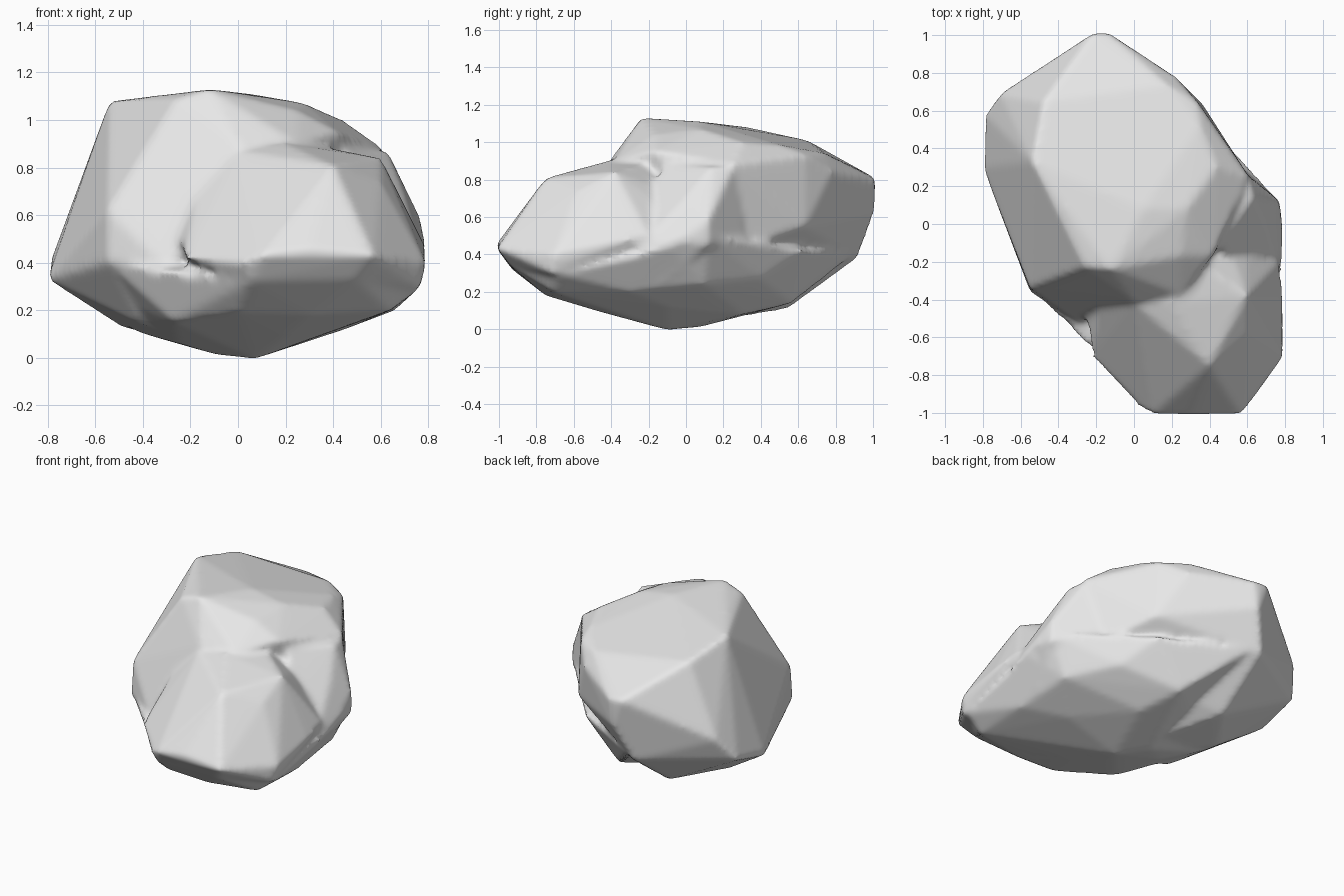
import bpy
import bmesh

cube = bpy.data.objects.get("Cube")
if cube:
    bpy.data.objects.remove(cube, do_unlink=True)

stone = bpy.data.materials.new("light grey stone")
stone.use_nodes = True
stone_colour = (0.8, 0.8, 0.8, 1.0)
stone.diffuse_color = stone_colour
for node in stone.node_tree.nodes:
    if node.type == "BSDF_PRINCIPLED":
        node.inputs["Base Color"].default_value = stone_colour


def hull_object(name, points):
    """Wrap a faceted convex lump around its corner points."""
    bm = bmesh.new()
    for point in points:
        bm.verts.new(point)
    bmesh.ops.convex_hull(bm, input=bm.verts)
    loose = [v for v in bm.verts if not v.link_faces]
    bmesh.ops.delete(bm, geom=loose, context="VERTS")
    bmesh.ops.recalc_face_normals(bm, faces=bm.faces)
    mesh = bpy.data.meshes.new(name)
    bm.to_mesh(mesh)
    bm.free()
    mesh.materials.append(stone)
    obj = bpy.data.objects.new(name, mesh)
    bpy.context.collection.objects.link(obj)
    return obj


# Tall main mass with a broad, nearly flat top
main_mass = hull_object("boulder", [
    (-.54, .33, 1.08), (-.48, .65, 1.01), (-.12, -.24, 1.13), (.05, .08, 1.11),
    (-.26, -.23, 1.09), (.28, .08, 1.07), (.25, -.17, 1.04), (.44, .3, 1),
    (.35, .52, .98), (.34, .64, .93), (.17, .74, .94), (.22, .78, .84),
    (.42, -.17, .95), (0, -.41, .9), (.25, -.38, .9), (-.22, 1.01, .81),
    (-.13, 1.01, .8), (-.15, 1.01, .63), (-.25, .92, .38), (-.71, .69, .55),
    (-.79, .58, .4), (-.8, .3, .33), (-.55, -.36, .4), (-.55, -.34, .62),
    (-.3, -.52, .38), (.36, .64, .55), (.61, .25, .88), (.07, -.1, 0),
    (-.25, .55, .11), (-.49, .22, .13), (-.43, -.2, .15), (.6, .2, .4),
])

# Rounded underside shared by the whole stone
underside = hull_object("underside", [
    (.07, -.1, -.005), (-.08, .07, .01), (-.25, -.05, .06), (-.43, .1, .11),
    (.2, .3, .08), (.45, -.1, .12), (.1, .57, .14), (.45, .4, .27),
    (.64, .1, .24), (.66, -.3, .2), (.3, -.75, .18), (.64, -.71, .2),
    (.2, -.45, .09), (0, -.75, .19), (-.27, -.5, .15), (.05, -.93, .32),
    (.5, -.93, .33), (.76, -.68, .29), (.79, -.1, .44), (.77, .12, .5),
    (-.25, -.54, .38), (-.55, -.34, .4), (-.76, .3, .35), (.32, .62, .42),
    (-.2, .9, .4),
])

# Lower lobe pushing out at the front
front_lobe = hull_object("front_lobe", [
    (.1, -1.01, .43), (.57, -1.01, .43), (.02, -.96, .4), (.3, -1.01, .46),
    (.79, -.7, .4), (.77, -.72, .3), (.79, -.38, .46), (.77, -.2, .5),
    (.4, -.75, .81), (.6, -.58, .74), (.2, -.42, .9), (0, -.42, .87),
    (.6, -.38, .84), (.2, -.1, .92), (.5, -.1, .74), (.6, .1, .5),
    (-.22, -.7, .42), (-.25, -.5, .5), (-.17, -.4, .72), (.05, -.93, .32),
    (.5, -.93, .33), (.3, -.75, .18), (.66, -.3, .22), (-.1, .1, .3),
])

# Side shoulder, leaving a shallow groove between it and the lobe
side_shoulder = hull_object("side_shoulder", [
    (.77, .12, .58), (.79, -.05, .47), (.77, .12, .45), (.7, 0, .69),
    (.63, .14, .87), (.77, -.25, .44), (.58, -.25, .65), (.66, -.15, .22),
    (.45, -.12, .88), (.61, .25, .86), (.55, .32, .45), (.3, .3, .85),
    (.2, -.1, .2),
])

# Fuse the lumps and soften their edges
lumps = (underside, front_lobe, side_shoulder)
for lump in lumps:
    union = main_mass.modifiers.new("join " + lump.name, "BOOLEAN")
    union.operation = "UNION"
    union.solver = "EXACT"
    union.object = lump
remesh = main_mass.modifiers.new("even surface", "REMESH")
remesh.mode = "VOXEL"
remesh.voxel_size = 0.02
soften = main_mass.modifiers.new("worn edges", "SMOOTH")
soften.factor = 0.5
soften.iterations = 6

bpy.context.view_layer.update()
graph = bpy.context.evaluated_depsgraph_get()
worn = bpy.data.meshes.new_from_object(main_mass.evaluated_get(graph))
main_mass.modifiers.clear()
main_mass.data = worn
for lump in lumps:
    bpy.data.objects.remove(lump, do_unlink=True)

# Smooth stone finish
worn.materials.clear()
worn.materials.append(stone)
for face in worn.polygons:
    face.material_index = 0
    face.use_smooth = True
worn.update()
